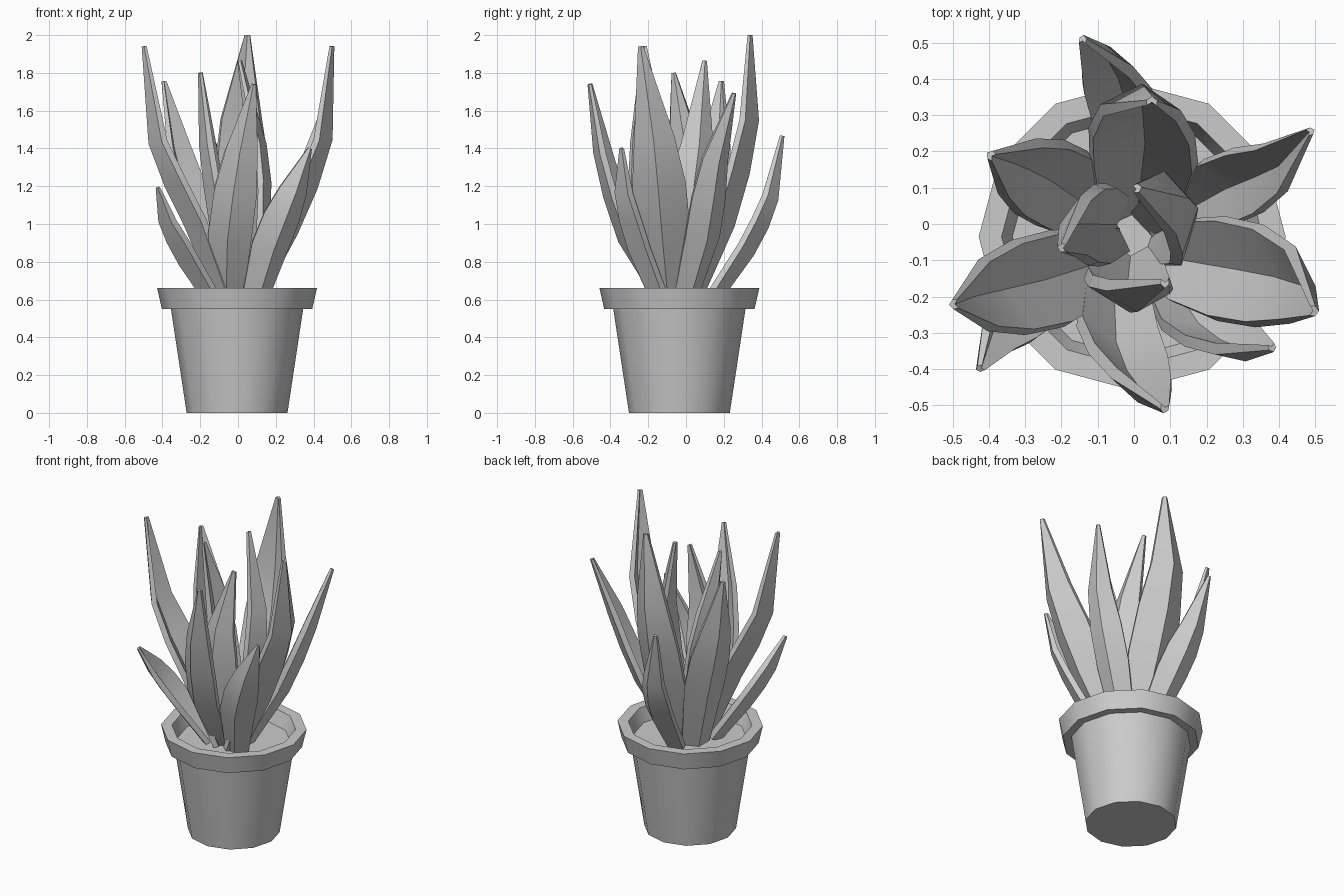
import bpy, bmesh, math
from mathutils import Vector

if "Cube" in bpy.data.objects:
    bpy.data.objects.remove(bpy.data.objects["Cube"])

CX, CY = -0.005, -0.035


def make_object(name, bm, angle):
    bmesh.ops.recalc_face_normals(bm, faces=bm.faces)
    mesh = bpy.data.meshes.new(name)
    bm.to_mesh(mesh)
    bm.free()
    ob = bpy.data.objects.new(name, mesh)
    bpy.context.collection.objects.link(ob)
    bpy.ops.object.select_all(action='DESELECT')
    ob.select_set(True)
    bpy.context.view_layer.objects.active = ob
    bpy.ops.object.shade_smooth_by_angle(angle=math.radians(angle))
    return ob


def loft(name, rings, angle):
    """Skin a list of closed rings and cap both ends."""
    bm = bmesh.new()
    vs = [[bm.verts.new(p) for p in ring] for ring in rings]
    n = len(vs[0])
    for a, b in zip(vs, vs[1:]):
        for i in range(n):
            j = (i + 1) % n
            bm.faces.new((a[i], a[j], b[j], b[i]))
    bm.faces.new(vs[0][::-1])
    bm.faces.new(vs[-1])
    return make_object(name, bm, angle)


def circle(r, z, n=12):
    return [(CX + r * math.cos(2 * math.pi * i / n),
             CY + r * math.sin(2 * math.pi * i / n), z) for i in range(n)]


def leaf(name, facing, width, *spine):
    """Folded, thick leaf; 'facing' is the compass angle of its outer side."""
    pts = [Vector(p) for p in spine]
    # extra station between the two middle points, bulged along the curve
    mid = (pts[1] + pts[2]) * 0.5625 - (pts[0] + pts[3]) * 0.0625
    pts.insert(2, mid)
    f = math.radians(facing)
    side = Vector((-math.sin(f), math.cos(f), 0))
    rings = []
    for i, (p, k) in enumerate(zip(pts, (0.68, 1.0, 0.98, 0.74, 0.1))):
        t = (pts[min(i + 1, 4)] - pts[max(i - 1, 0)]).normalized()
        w = (side - t * side.dot(t)).normalized()
        out = w.cross(t).normalized()
        h = width * k / 2
        th = 0.032 if i < 4 else 0.014
        ridge = p + out * (0.2 * h + th * 0.3)
        edge = p - out * 0.3 * h
        rings.append([edge - w * h, ridge, edge + w * h,
                      edge + w * h * 0.9 - out * th,
                      ridge - out * th * 1.2,
                      edge - w * h * 0.9 - out * th])
    return loft(name, rings, 30)


# Pot with stepped rim and recessed soil
loft("pot", [circle(r, z) for r, z in (
    (0.267, 0), (0.35, 0.55), (0.398, 0.55), (0.423, 0.66),
    (0.36, 0.66), (0.33, 0.575))], 35)

# Outer leaves
leaf("leaf_left", 187, 0.27, (-0.08, -0.1, 0.57), (-0.25, -0.155, 1.0),
     (-0.445, -0.2, 1.43), (-0.503, -0.222, 1.94))
leaf("leaf_right", -3, 0.29, (0.08, -0.09, 0.57), (0.28, -0.125, 0.96),
     (0.47, -0.17, 1.45), (0.503, -0.24, 1.94))
leaf("leaf_front", -102, 0.235, (-0.06, -0.12, 0.57), (-0.05, -0.33, 0.92),
     (0.015, -0.465, 1.38), (0.083, -0.515, 1.74))
leaf("leaf_back", 86, 0.3, (0.01, 0.04, 0.57), (0.03, 0.22, 1.0),
     (0.02, 0.355, 1.55), (0.05, 0.345, 2.0))
leaf("leaf_back_left", 145, 0.25, (-0.1, 0.03, 0.57), (-0.23, 0.12, 1.0),
     (-0.345, 0.175, 1.4), (-0.4, 0.193, 1.755))
leaf("leaf_back_right", 25, 0.2, (0.08, 0.0, 0.57), (0.26, 0.1, 0.92),
     (0.41, 0.165, 1.33), (0.492, 0.258, 1.69))

# Short outer leaves
leaf("small_leaf_front_right", -72, 0.21, (0.09, -0.15, 0.57),
     (0.18, -0.28, 0.87), (0.3, -0.355, 1.17), (0.383, -0.347, 1.4))
leaf("small_leaf_front_left", -163, 0.2, (-0.14, -0.12, 0.57),
     (-0.29, -0.2, 0.8), (-0.4, -0.3, 1.02), (-0.43, -0.4, 1.19))
leaf("small_leaf_back", 80, 0.2, (0.0, 0.14, 0.57), (-0.02, 0.335, 0.85),
     (-0.07, 0.465, 1.13), (-0.14, 0.515, 1.465))

# Upright inner leaves
leaf("inner_leaf_left", 175, 0.23, (-0.06, 0.0, 0.57), (-0.12, 0.0, 1.0),
     (-0.18, -0.005, 1.42), (-0.205, -0.065, 1.8))
leaf("inner_leaf_right", 12, 0.24, (0.06, -0.03, 0.57), (0.14, 0.01, 1.02),
     (0.125, 0.065, 1.42), (0.015, 0.1, 1.865))
leaf("inner_leaf_front", -92, 0.24, (-0.01, -0.1, 0.57), (-0.02, -0.19, 1.0),
     (0.01, -0.215, 1.36), (0.085, -0.17, 1.73))
